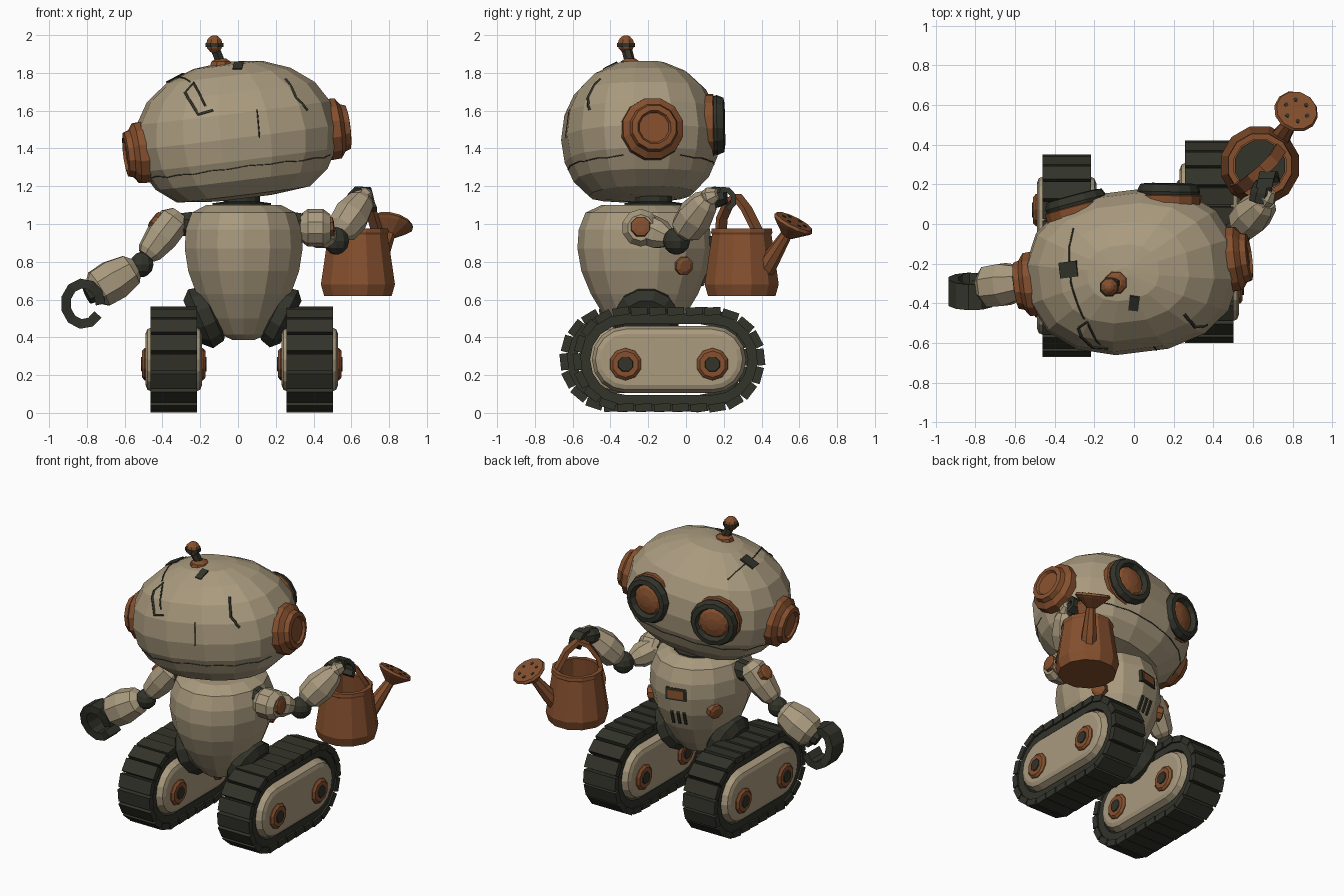
import bpy, bmesh
from math import sin, cos, pi, radians, copysign
from mathutils import Vector as V, Matrix as M
from mathutils.bvhtree import BVHTree

if "Cube" in bpy.data.objects:
    bpy.data.objects.remove(bpy.data.objects["Cube"])


def material(name, rgb):
    m = bpy.data.materials.new(name)
    m.diffuse_color = (*rgb, 1)
    m.use_nodes = True
    m.node_tree.nodes["Principled BSDF"].inputs["Base Color"].default_value = m.diffuse_color
    return m


SHELL = material("worn cream shell", (0.40, 0.325, 0.21))
RUST = material("rust orange", (0.235, 0.079, 0.027))
DARK = material("dark rubber", (0.032, 0.033, 0.023))


def finish(name, bm, mat, matrix=M()):
    bm.transform(matrix)
    bmesh.ops.recalc_face_normals(bm, faces=bm.faces)
    me = bpy.data.meshes.new(name)
    tree = BVHTree.FromBMesh(bm)
    bm.to_mesh(me)
    bm.free()
    me.materials.append(mat)
    bpy.context.scene.collection.objects.link(bpy.data.objects.new(name, me))
    return tree


def loft(name, rings, mat, matrix=M(), cyclic=False):
    """Skin a row of point rings; cap the ends unless the row is cyclic."""
    bm = bmesh.new()
    rows = [[bm.verts.new(p) for p in r] for r in rings]
    n = len(rows[0])
    for a, b in zip(rows, rows[1:] + rows[:1] if cyclic else rows[1:]):
        for i in range(n):
            bm.faces.new((a[i], a[(i + 1) % n], b[(i + 1) % n], b[i]))
    if not cyclic:
        bm.faces.new(rows[0])
        bm.faces.new(rows[-1])
    return finish(name, bm, mat, matrix)


def lathe(name, profile, mat, matrix=M(), n=12, sx=1, sy=1, e=2):
    """Turn (radius, height) pairs about local z, stretched by sx, sy and squared by e."""
    sq = lambda v: copysign(abs(v) ** (2 / e), v)
    rings = [[V((r * sx * sq(cos(2 * pi * (i + .5) / n)), r * sy * sq(sin(2 * pi * (i + .5) / n)), z))
              for i in range(n)] for r, z in profile]
    return loft(name, rings, mat, matrix)


def aim(p, d):
    return M.Translation(p) @ V(d).to_track_quat('Z', 'Y').to_matrix().to_4x4()


def limb(name, a, b, profile, mat, n=8):
    """Lathe from a to b; profile is (radius, fraction of length)."""
    d = V(b) - V(a)
    return lathe(name, [(r, t * d.length) for r, t in profile], mat, aim(a, d), n)


def ball(name, p, r, mat, n=10):
    prof = [(max(.01, r * sin(pi * k / 6)), -r * cos(pi * k / 6)) for k in range(7)]
    return lathe(name, prof, mat, M.Translation(p), n)


def strap(name, pts, axis, w, t, mat):
    """Flat bar along pts, wide along axis."""
    pts, axis, rings = [V(p) for p in pts], V(axis).normalized(), []
    for i, p in enumerate(pts):
        tan = pts[min(i + 1, len(pts) - 1)] - pts[max(i - 1, 0)]
        k = axis.cross(tan).normalized() * t / 2
        s = axis * w / 2
        rings.append([p + k + s, p - k + s, p - k - s, p + k - s])
    return loft(name, rings, mat)


def plate(name, tree, origin, d, w, h, mat, out=.008):
    """Thin plate set on the surface hit by a ray."""
    loc, nor, _, _ = tree.ray_cast(V(origin), V(d))
    if V(nor).dot(V(d)) > 0:
        nor = -nor
    bm = bmesh.new()
    bmesh.ops.create_cube(bm, size=1)
    finish(name, bm, mat, aim(loc, nor) @ M.Translation((0, 0, out - .015)) @ M.Diagonal((w, h, .03, 1)))


def seam(name, tree, pts, r=.006):
    """Panel line that follows the surface."""
    cu = bpy.data.curves.new(name, 'CURVE')
    cu.dimensions, cu.bevel_depth, cu.bevel_resolution = '3D', r, 0
    path = [V(a).lerp(V(b), k / 8) for a, b in zip(pts, pts[1:]) for k in range(9)]
    sp = cu.splines.new('POLY')
    sp.points.add(len(path) - 1)
    for q, p in zip(sp.points, path):
        q.co = (*tree.find_nearest(p)[0], 1)
    cu.materials.append(DARK)
    bpy.context.scene.collection.objects.link(bpy.data.objects.new(name, cu))


# Head: tilted and turned flattened dome (the face looks to +y)
H = M.Translation((-.01, -.24, 1.47)) @ M.Rotation(radians(7), 4, 'Z') @ M.Rotation(radians(-7), 4, 'Y')
head = lathe("head", [(.3, -.335), (.66, -.315), (.85, -.235), (.96, -.13), (1, -.01), (.955, .12),
                      (.83, .23), (.61, .32), (.34, .375), (.06, .39)], SHELL, H, 16, .54, .415, 2.35)
for s, side in ((-1, "left"), (1, "right")):
    lathe(side + "_ear", [(.14, .44), (.168, .49), (.165, .54), (.13, .565), (.12, .595), (.09, .6), (.08, .585)],
          RUST, H @ aim((0, 0, -.03), (s, 0, 0)), 12)
    E = H @ aim((s * .235, .36, .025), (s * .14, 1, .0))
    lathe(side + "_eye_base", [(.165, -.06), (.166, .0), (.14, .01)], RUST, E, 14)
    lathe(side + "_eye_rim", [(.14, -.05), (.16, .02), (.145, .055), (.115, .06), (.1, .025)], DARK, E, 14)
    lathe(side + "_eye_lens", [(.106, .02), (.085, .042), (.04, .054), (.01, .056)], RUST, E, 12)

# Panel lines and worn patches on the head
W = lambda x, y, z: H @ V((x, y, z))
seam("jaw_seam", head, [W(.6 * cos(a * pi / 8), .5 * sin(a * pi / 8), -.215) for a in range(17, 32)], .003)
seam("scratch_left", head, [(-.3, -.55, 1.73), (-.21, -.62, 1.58), (-.13, -.62, 1.6)], .009)
seam("scratch_left_top", head, [(-.3, -.55, 1.73), (-.24, -.5, 1.76), (-.17, -.6, 1.62)])
seam("scratch_right", head, [(.25, -.45, 1.76), (.29, -.5, 1.65), (.36, -.5, 1.6)], .008)
seam("crown_seam", head, [(-.33, .0, 1.75), (-.33, -.3, 1.8), (-.25, -.48, 1.75)], .005)
seam("back_seam", head, [(.1, -.6, 1.6), (.12, -.68, 1.45)], .004)
plate("crown_patch", head, (-.33, -.23, 3), (0, 0, -1), .08, .1, DARK, .006)
plate("crown_chip", head, (.0, -.4, 3), (0, 0, -1), .05, .08, DARK, .006)

# Antenna
lathe("antenna_base", [(.065, 1.83), (.055, 1.86), (.03, 1.875)], RUST, M.Translation((-.09, -.295, 0)), 8)
limb("antenna_stem", (-.09, -.295, 1.85), (-.122, -.315, 1.93), [(.028, 0), (.028, 1)], DARK, 6)
ball("antenna_ball", (-.125, -.318, 1.952), .047, RUST, 8)
lathe("antenna_band", [(.051, 1.938), (.051, 1.958)], DARK, M.Translation((-.125, -.318, 0)), 8)

# Neck and egg-shaped body
lathe("neck", [(.16, 1.06), (.16, 1.11), (.1, 1.118), (.1, 1.2)], DARK, M.Translation((.02, -.17, 0)), 12)
body = lathe("body", [(.64, 1.1), (.88, 1.06), (.98, .97), (1, .87), (.94, .75), (.8, .63), (.58, .5),
                      (.38, .415), (.18, .385)], SHELL, M.Translation((.03, -.22, 0)), 14, .32, .355)
plate("badge_frame", body, (-.01, 1, .895), (0, -1, 0), .14, .08, DARK, .006)
plate("badge", body, (-.01, 1, .895), (0, -1, 0), .11, .055, RUST, .012)
for i in range(3):
    plate(f"vent_{i + 1}", body, (-.05 + .04 * i, 1, .72), (0, -1, 0), .018, .1, DARK)
for s, side in ((-1, "left"), (1, "right")):
    p, nor, _, _ = body.find_nearest(V((.03 + s * .3, .01, .77)))
    lathe(side + "_body_knob", [(.052, -.02), (.05, .02), (.03, .028)], RUST, aim(p, nor), 8)


# Tracks
def stadium(x, r, arc=8, h=.23):
    return [V((x, (h if k <= arc else -h) + r * cos(a), r * sin(a)))
            for k in range(2 * arc + 2)
            for a in [-pi / 2 + pi * (k if k <= arc else k - 1) / arc]]


def track_spot(d, r, h=.23):
    """Point and angle at distance d around the track loop."""
    arc, line = pi * r, 2 * h
    d %= 2 * (arc + line)
    s, d = (1, d) if d < arc + line else (-1, d - arc - line)
    if d < line:
        return V((0, s * (-h + d), -s * r)), (0 if s > 0 else pi)
    a = (d - line) / r
    return V((0, s * (h + r * sin(a)), -s * r * cos(a))), a + (0 if s > 0 else pi)


for s, side, cx, cy in ((-1, "left", -.34, -.16), (1, "right", .38, -.09)):
    T = M.Translation((cx, cy, .283))
    loft(side + "_track_belt", [stadium(-.11, .243), stadium(.11, .243), stadium(.11, .188), stadium(-.11, .188)],
         DARK, T, True)
    bm, r, count = bmesh.new(), .255, 26
    for i in range(count):
        p, a = track_spot(i * (4 * .23 + 2 * pi * r) / count, r)
        bmesh.ops.create_cube(bm, size=1, matrix=M.Translation(p) @ M.Rotation(a + .06, 4, 'X')
                              @ M.Diagonal((.245, .088, .042, 1)))
    finish(side + "_track_pads", bm, DARK, T)
    loft(side + "_track_frame", [stadium(-.15, .135), stadium(-.14, .16), stadium(-.1, .178),
                                 stadium(.1, .178), stadium(.14, .16), stadium(.15, .135)], SHELL, T)
    for y in (-.23, .23):
        for f in (-1, 1):
            A = T @ aim((f * .14, y, -.025), (f, 0, 0))
            lathe(side + "_hub", [(.088, 0), (.085, .015), (.07, .028)], RUST, A, 10)
            lathe(side + "_hub_cap", [(.045, .02), (.04, .034)], DARK, A, 8)
    # Hip joint between body and track
    limb(side + "_hip", (.03 + s * .13, -.21, .54), (cx - s * .1, -.21, .48),
         [(.1, 0), (.16, .25), (.175, .7), (.13, 1)], DARK, 12)

# Left arm with an open claw
limb("left_shoulder_joint", (-.24, -.23, 1.0), (-.38, -.24, .99), [(.07, 0), (.06, 1)], DARK)
limb("left_upper_arm", (-.31, -.24, 1.055), (-.485, -.28, .83),
     [(.05, 0), (.088, .15), (.09, .55), (.07, .9), (.05, 1)], SHELL)
lathe("left_shoulder_knob", [(.055, 0), (.05, .03), (.03, .035)], RUST, aim((-.425, -.25, 1.01), (-.75, 0, .6)), 8)
ball("left_elbow", (-.51, -.285, .785), .066, DARK)
limb("left_forearm", (-.54, -.29, .775), (-.77, -.32, .635),
     [(.05, 0), (.09, .12), (.115, .5), (.11, .85), (.07, 1)], SHELL)
limb("left_wrist", (-.74, -.32, .65), (-.8, -.33, .62), [(.06, 0), (.05, 1)], DARK)
strap("left_claw", [(-.82 + .093 * cos(a), -.34 - .03 * sin(a), .578 + .108 * sin(a))
                    for a in [radians(-2 + 33 * k) for k in range(11)]], (0, 1, 0), .13, .052, DARK)

# Right arm holding the can
limb("right_shoulder_joint", (.28, -.23, 1.0), (.4, -.24, .98), [(.07, 0), (.07, 1)], DARK)
limb("right_shoulder", (.33, -.24, .98), (.49, -.24, .98), [(.07, 0), (.1, .25), (.1, .75), (.07, 1)], SHELL, 10)
lathe("right_shoulder_knob", [(.06, 0), (.052, .03), (.03, .035)], RUST, aim((.475, -.24, .985), (1, 0, .1)), 8)
limb("right_upper_arm", (.41, -.2, .97), (.48, -.09, .925), [(.085, 0), (.08, .6), (.05, 1)], SHELL)
ball("right_elbow", (.52, -.05, .91), .072, DARK)
limb("right_forearm", (.53, -.02, .945), (.67, .12, 1.14),
     [(.05, 0), (.088, .15), (.1, .5), (.075, .88), (.05, 1)], SHELL)
limb("right_wrist", (.64, .1, 1.13), (.69, .17, 1.16), [(.045, 0), (.055, .5), (.03, 1)], SHELL)
limb("right_palm", (.63, .11, 1.135), (.655, .21, 1.15), [(.055, 0), (.06, .5), (.045, 1)], DARK)
strap("right_claw", [(.655 + .01 * k, .2 + .055 * sin(a), 1.13 + .055 * cos(a))
                     for k, a in enumerate(radians(-20 + 45 * k) for k in range(5))], (1, 0, 0), .08, .03, DARK)

# Watering can: hollow pot, strap handle, spout and rose
C = M.Translation((.635, .295, 0))
lathe("can_pot", [(.185, .62), (.203, .68), (.163, .945), (.168, .955), (.165, .975), (.135, .975), (.145, .84)],
      RUST, C, 12)
lathe("can_inside", [(.13, .845), (.13, .85)], DARK, C, 12)
strap("can_handle", [(.52, .2, .78), (.515, .18, .9), (.55, .19, 1.03), (.6, .23, 1.12), (.65, .27, 1.145),
                     (.7, .32, 1.08), (.74, .385, .95)], (1, -1, 0), .06, .028, RUST)
limb("can_spout", (.7, .38, .7), (.805, .535, .95), [(.055, 0), (.05, .4), (.03, 1)], RUST)
up = V((.22, .42, .85)).normalized()
R = aim((.8, .535, .935), up)
lathe("can_rose", [(.03, 0), (.1, .06), (.114, .075), (.105, .09)], RUST, R, 12)
for k in range(6):
    lathe(f"rose_hole_{k + 1}", [(.012, .085), (.012, .093)], DARK,
          R @ M.Translation((.06 * cos(k * pi / 3), .06 * sin(k * pi / 3), 0)), 6)
